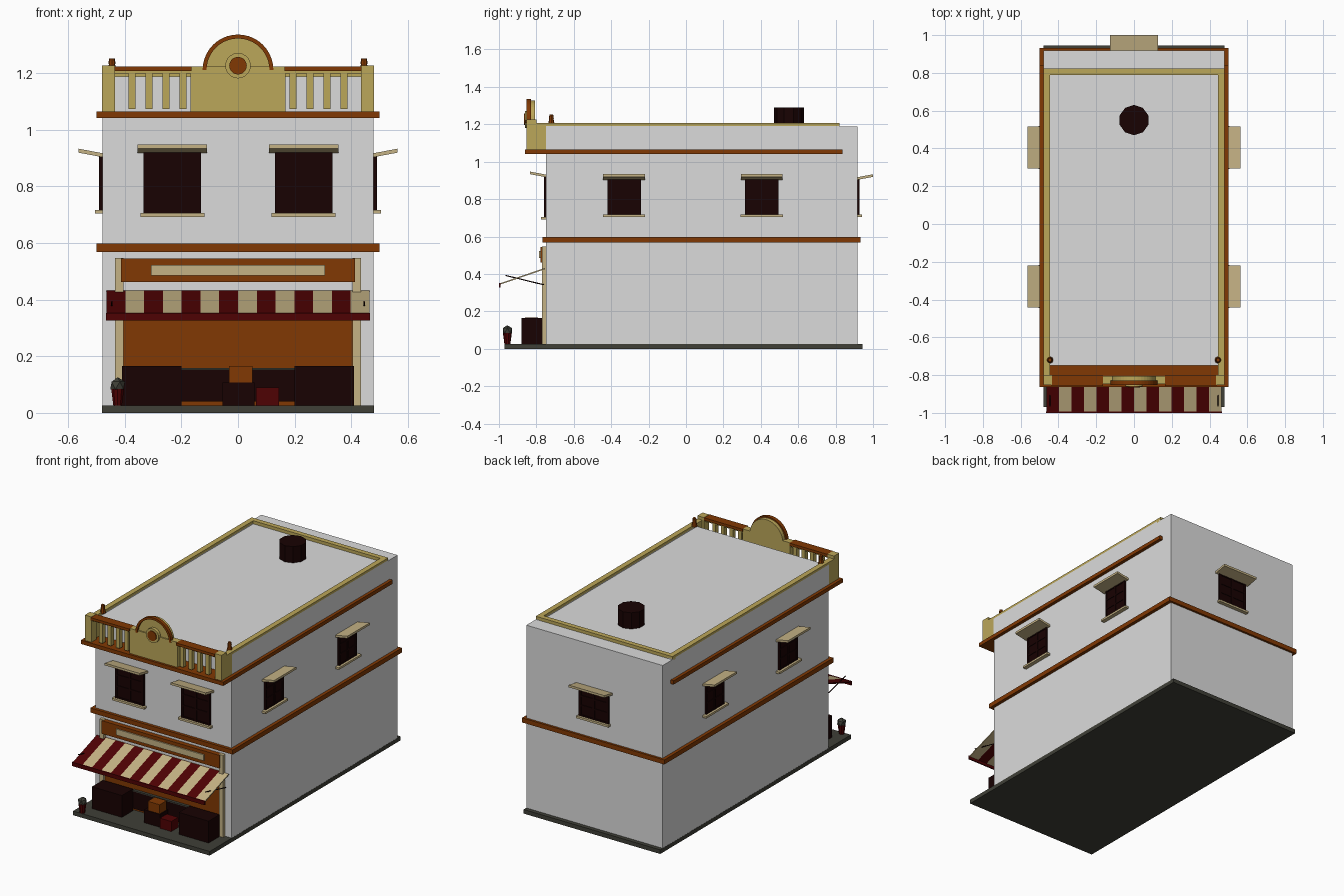
import bpy, bmesh, math
from mathutils import Vector

old = bpy.data.objects.get("Cube")
if old:
    bpy.data.objects.remove(old, do_unlink=True)


def material(name, rgb):
    m = bpy.data.materials.new(name)
    m.use_nodes = True
    m.diffuse_color = (*rgb, 1)
    m.node_tree.nodes["Principled BSDF"].inputs["Base Color"].default_value = (*rgb, 1)
    return m


WHITE = material("wall_white", (0.71, 0.71, 0.71))
YELLOW = material("ochre_trim", (0.5, 0.385, 0.1))
BROWN = material("brown_wood", (0.22, 0.04, 0.001))
CREAM = material("cream", (0.56, 0.45, 0.235))
RED = material("dark_red", (0.078, 0.0005, 0.001))
DARK = material("dark_wood", (0.009, 0.0005, 0.0005))
GREY = material("stone_grey", (0.05, 0.05, 0.038))


def finish(name, bm, *mats):
    mesh = bpy.data.meshes.new(name)
    bmesh.ops.recalc_face_normals(bm, faces=bm.faces)
    bm.to_mesh(mesh)
    bm.free()
    for m in mats:
        mesh.materials.append(m)
    ob = bpy.data.objects.new(name, mesh)
    bpy.context.collection.objects.link(ob)
    return ob


def box(name, x, y, z, mat):
    """Box from (low, high) ranges."""
    bm = bmesh.new()
    bmesh.ops.create_cube(bm, size=1)
    for v in bm.verts:
        v.co = [r[0] if c < 0 else r[1] for c, r in zip(v.co, (x, y, z))]
    return finish(name, bm, mat)


def tube(name, a, b, r1, r2, sides, mat):
    """Cone or cylinder running from point a to point b."""
    a, b = Vector(a), Vector(b)
    bm = bmesh.new()
    bmesh.ops.create_cone(bm, cap_ends=True, segments=sides, radius1=r1,
                          radius2=r2, depth=(b - a).length)
    ob = finish(name, bm, mat)
    ob.location = (a + b) / 2
    ob.rotation_euler = (b - a).to_track_quat("Z", "Y").to_euler()
    return ob


def extrude_profile(name, points, y0, y1, mat):
    """Closed x-z outline extruded along y."""
    bm = bmesh.new()
    face = bm.faces.new([bm.verts.new((x, y0, z)) for x, z in points])
    ext = bmesh.ops.extrude_face_region(bm, geom=[face])
    verts = [g for g in ext["geom"] if isinstance(g, bmesh.types.BMVert)]
    bmesh.ops.translate(bm, verts=verts, vec=(0, y1 - y0, 0))
    return finish(name, bm, mat)


def arc(radius, cz, n=20):
    return [(radius * math.cos(math.pi * i / n), cz + radius * math.sin(math.pi * i / n))
            for i in range(n + 1)]


def window(name, place, turn, half, z0, z1):
    """Window with sill and tilted hood, built facing -y then turned."""
    parts = [box(name + "_pane", (-half, half), (-0.007, 0.01), (z0, z1), DARK),
             box(name + "_sill", (-0.113, 0.113), (-0.026, 0.01),
                 (z0 - 0.013, z0), CREAM)]
    for i in (-1, 0, 1):
        parts.append(box(name + "_upright", (i * half * 0.93 - half * 0.07,
                     i * half * 0.93 + half * 0.07), (-0.012, 0), (z0, z1), DARK))
    for f in (0.02, 0.35, 0.67, 0.98):
        z = z0 + (z1 - z0) * f
        parts.append(box(name + "_crossbar", (-half, half), (-0.011, 0),
                     (max(z0, z - 0.005), min(z1, z + 0.005)), DARK))
    hood = box(name + "_hood", (-half - 0.022, half + 0.022), (-0.085, 0.005),
               (z1 - 0.005, z1 + 0.009), CREAM)
    for v in hood.data.vertices:
        v.co.z -= v.co.y * 0.19
    for p in parts + [hood]:
        p.location = place
        p.rotation_euler.z = turn


# Main building and ground slab
box("ground_slab", (-0.48, 0.48), (-0.97, 0.944), (0, 0.026), GREY)
box("building_body", (-0.479, 0.479), (-0.748, 0.918), (0.02, 1.187), WHITE)
box("middle_band", (-0.5, 0.5), (-0.767, 0.932), (0.569, 0.598), BROWN)
box("upper_cornice", (-0.5, 0.5), (-0.862, 0.838), (1.041, 1.065), BROWN)

# Low roof rim and chimney
for s in (-1, 1):
    xs = sorted((s * 0.446, s * 0.48))
    box("roof_rim_side_wall", xs, (-0.748, 0.822), (1.06, 1.192), WHITE)
    box("roof_rim_side", xs, (-0.748, 0.822), (1.192, 1.207), YELLOW)
    box("rim_return", xs, (-0.81, -0.748), (1.06, 1.207), YELLOW)
box("roof_rim_back", (-0.48, 0.48), (0.79, 0.822), (1.18, 1.207), YELLOW)
tube("chimney", (0, 0.55, 1.18), (0, 0.55, 1.29), 0.08, 0.08, 10, DARK)

# Front balustrade
for s in (-1, 1):
    box("corner_post", sorted((s * 0.434, s * 0.48)), (-0.852, -0.8), (1.06, 1.226), YELLOW)
    box("hand_rail", sorted((s * 0.165, s * 0.436)), (-0.858, -0.802), (1.207, 1.224), BROWN)
    box("under_rail", sorted((s * 0.165, s * 0.436)), (-0.845, -0.81), (1.198, 1.207), YELLOW)
    for i in range(4):
        x = s * (0.194 + i * 0.06)
        box("baluster", (x - 0.012, x + 0.012), (-0.843, -0.815), (1.073, 1.2), YELLOW)
    tube("finial_base", (s * 0.445, -0.72, 1.2), (s * 0.445, -0.72, 1.235), 0.018, 0.01, 8, BROWN)
    tube("finial_cap", (s * 0.445, -0.72, 1.232), (s * 0.445, -0.72, 1.252), 0.013, 0.01, 8, BROWN)

# Arched crest with a moulding on its front edge and a medallion
box("crest_panel", (-0.168, 0.168), (-0.848, -0.806), (1.06, 1.224), YELLOW)
extrude_profile("crest_arch", arc(0.116, 1.211), -0.84, -0.806, YELLOW)
extrude_profile("crest_moulding", arc(0.125, 1.211) + arc(0.111, 1.211)[::-1],
                -0.852, -0.829, BROWN)
tube("medallion_ring", (0, -0.83, 1.226), (0, -0.86, 1.226), 0.045, 0.045, 20, YELLOW)
tube("medallion_centre", (0, -0.85, 1.226), (0, -0.866, 1.226), 0.031, 0.031, 20, BROWN)

# Windows on every side
for x in (-0.232, 0.232):
    window("front_window", (x, -0.748, 0), 0, 0.101, 0.705, 0.922)
for y in (-0.331, 0.405):
    window("right_side_window", (0.479, y, 0), math.pi / 2, 0.09, 0.717, 0.908)
    window("left_side_window", (-0.479, y, 0), -math.pi / 2, 0.09, 0.717, 0.908)
window("back_window", (0, 0.916, 0), math.pi, 0.104, 0.717, 0.908)

# Shop front
box("shop_wall", (-0.408, 0.408), (-0.756, -0.74), (0.026, 0.43), BROWN)
for s in (-1, 1):
    box("shop_pilaster", sorted((s * 0.405, s * 0.434)), (-0.77, -0.74), (0.026, 0.547), CREAM)
    box("shop_counter", sorted((s * 0.2, s * 0.41)), (-0.88, -0.77), (0.026, 0.165), DARK)
box("sign_board", (-0.413, 0.413), (-0.778, -0.74), (0.462, 0.545), BROWN)
box("sign_panel", (-0.308, 0.308), (-0.786, -0.77), (0.485, 0.523), CREAM)
box("low_panel", (-0.2, 0.2), (-0.768, -0.75), (0.04, 0.152), DARK)
box("low_panel_ledge", (-0.2, 0.2), (-0.774, -0.75), (0.152, 0.159), GREY)
box("dark_crate", (-0.055, 0.058), (-0.865, -0.785), (0.026, 0.108), DARK)
box("brown_crate", (-0.032, 0.052), (-0.86, -0.79), (0.108, 0.166), BROWN)
box("red_crate", (0.064, 0.144), (-0.875, -0.805), (0.026, 0.09), RED)

# Striped awning
STRIPES = 14
bm = bmesh.new()
rows = [[bm.verts.new((-0.464 + 0.928 * i / STRIPES, y, z)) for i in range(STRIPES + 1)]
        for y, z in ((-0.755, 0.432), (-0.995, 0.35))]
for i in range(STRIPES):
    f = bm.faces.new((rows[0][i], rows[1][i], rows[1][i + 1], rows[0][i + 1]))
    f.material_index = i % 2
awning = finish("awning", bm, RED, CREAM)
solid = awning.modifiers.new("thickness", "SOLIDIFY")
solid.thickness = 0.007
box("awning_valance", (-0.466, 0.466), (-1, -0.992), (0.327, 0.352), RED)
for x in (-0.445, 0.445):
    tube("awning_arm", (x, -0.965, 0.392), (x, -0.76, 0.342), 0.003, 0.003, 6, DARK)

# Potted plant
tube("plant_pot", (-0.425, -0.955, 0.026), (-0.425, -0.955, 0.085), 0.016, 0.024, 10, RED)
bm = bmesh.new()
bmesh.ops.create_icosphere(bm, subdivisions=1, radius=0.029)
finish("plant_leaves", bm, GREY).location = (-0.425, -0.955, 0.097)
